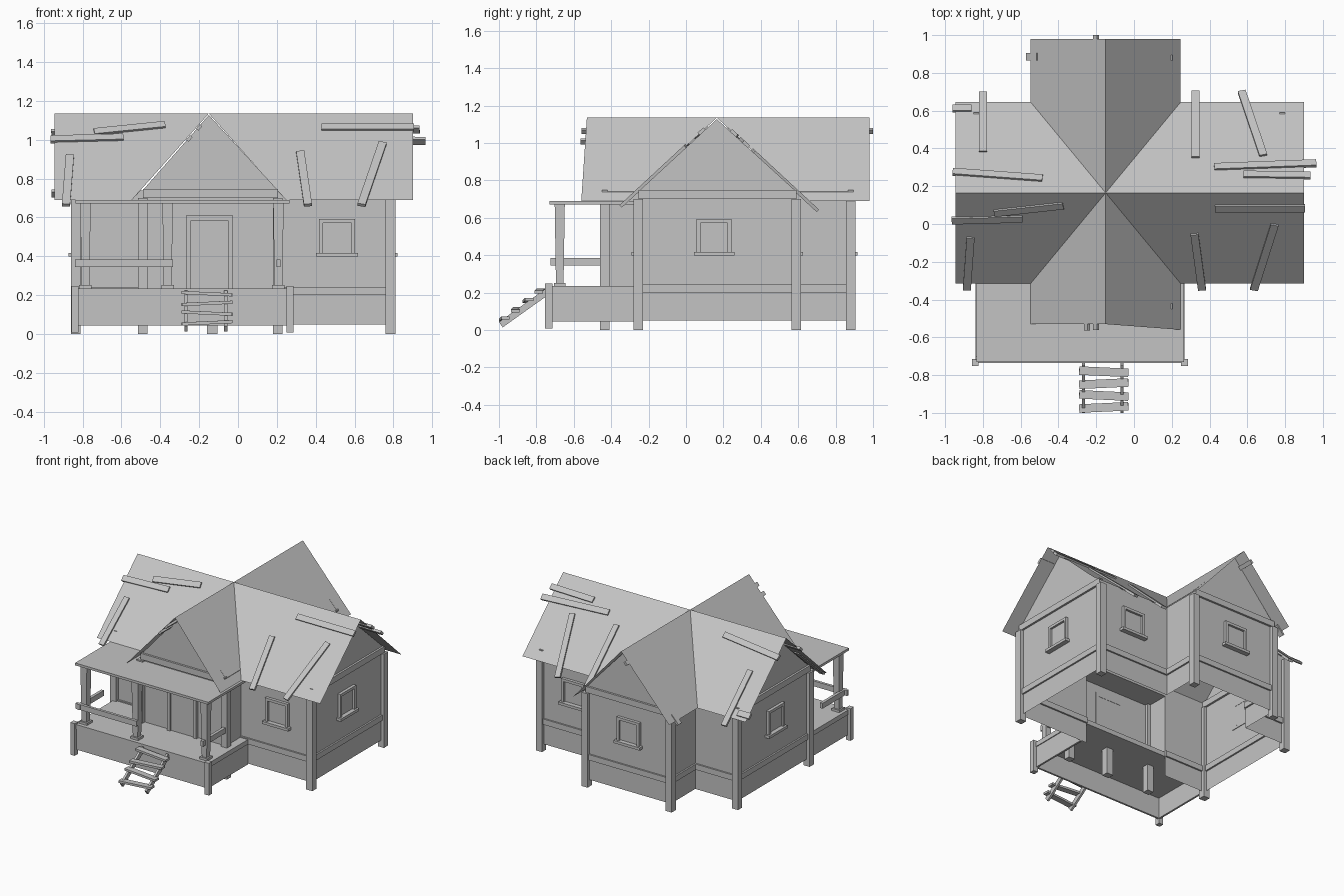
import bpy, bmesh, math
from mathutils import Matrix, Vector

cube = bpy.data.objects.get("Cube")
if cube:
    bpy.data.objects.remove(cube, do_unlink=True)

grey = bpy.data.materials.new("weathered_grey")
grey.use_nodes = True
colour = (0.55, 0.55, 0.55, 1)
grey.diffuse_color = colour
grey.node_tree.nodes["Principled BSDF"].inputs["Base Color"].default_value = colour


def finish(name, bm):
    mesh = bpy.data.meshes.new(name)
    bm.to_mesh(mesh)
    bm.free()
    mesh.materials.append(grey)
    ob = bpy.data.objects.new(name, mesh)
    bpy.context.collection.objects.link(ob)
    return ob


def box(name, lo, hi, place=Matrix(), foot=1.0):
    """Box between two corners; foot scales its lower end."""
    lo, hi = Vector(lo), Vector(hi)
    bm = bmesh.new()
    bmesh.ops.create_cube(bm, size=1)
    for v in bm.verts:
        if v.co.z < 0:
            v.co.x *= foot
            v.co.y *= foot
    size = Matrix.Diagonal((*(hi - lo), 1))
    bm.transform(place @ Matrix.Translation((lo + hi) / 2) @ size)
    return finish(name, bm)


def beam(name, p, q, width, thick, up=(0, 0, 1)):
    """Board from p to q whose broad side faces up."""
    p, q = Vector(p), Vector(q)
    x = (q - p).normalized()
    y = Vector(up).cross(x).normalized()
    turn = Matrix((x, y, x.cross(y))).transposed().to_4x4()
    half = (q - p).length / 2
    return box(name, (-half, -width / 2, -thick / 2), (half, width / 2, thick / 2),
               Matrix.Translation((p + q) / 2) @ turn)


def sheet(name, faces):
    bm = bmesh.new()
    for f in faces:
        bm.faces.new([bm.verts.new(p) for p in f])
    bmesh.ops.remove_doubles(bm, verts=bm.verts, dist=0.0005)
    return finish(name, bm)


# Main dimensions
CX, CY, TOP, EAVE = -0.15, 0.165, 1.135, 0.69
X0, X1, Y0, Y1 = -0.835, 0.785, -0.255, 0.59      # main body
WX0, WX1, WY0, WY1 = -0.49, 0.205, -0.435, 0.88   # crossing wings
BASE, DECK, WALL = 0.05, 0.235, 0.74

# Walls: cross-shaped shell, open below
plan = [(X0, Y0), (WX0, Y0), (WX0, WY0), (WX1, WY0), (WX1, Y0), (X1, Y0),
        (X1, Y1), (WX1, Y1), (WX1, WY1), (WX0, WY1), (WX0, Y1), (X0, Y1)]
faces = []
for i, a in enumerate(plan):
    b = plan[(i + 1) % len(plan)]
    z = DECK if min(a[1], b[1]) < Y0 else BASE
    faces.append([(*a, z), (*b, z), (*b, WALL), (*a, WALL)])
for y, s in ((WY0, 1), (WY1, -1)):
    faces.append([(WX0, y, WALL), (WX1, y, WALL), (CX, y, TOP - 0.008)][::s])
for x, s in ((X1, 1), (X0, -1)):
    faces.append([(x, Y0, WALL), (x, Y1, WALL), (x, CY, TOP - 0.008)][::s])
sheet("walls", faces)

# Corner posts
for x, y in [(X0, Y0), (X1, Y0), (X1, Y1), (X0, Y1),
             (WX0, WY0), (WX1, WY0), (WX1, WY1), (WX0, WY1)]:
    box("corner_post", (x - 0.025, y - 0.025, 0), (x + 0.025, y + 0.025, 0.7))
box("middle_foot", (-0.16, -0.46, 0), (-0.105, -0.41, DECK))

# Belt boards on the walls, tie beams under the gables
for i, a in enumerate(plan):
    b = plan[(i + 1) % len(plan)]
    if min(a[1], b[1]) >= Y0:
        beam("belt_board", (*a, 0.222), (*b, 0.222), 0.024, 0.042)
for y in (WY0, WY1):
    beam("gable_tie", (WX0, y, 0.725), (WX1, y, 0.725), 0.03, 0.045)
for x in (X0, X1):
    beam("gable_tie", (x, Y0, 0.725), (x, Y1, 0.725), 0.03, 0.045)

# Roof: four arms meeting at one peak
peak = (CX, CY, TOP)
ends = {"east": (0.9, CY, TOP), "west": (-0.945, CY, TOP),
        "north": (CX, 0.98, TOP), "south": (CX, -0.53, TOP)}
valley = {(sx, sy): (CX + 0.397 * sx, CY + 0.48 * sy, EAVE) for sx in (-1, 1) for sy in (-1, 1)}
roof = []
for (sx, sy), v in valley.items():
    along = ends["east" if sx > 0 else "west"]
    across = ends["north" if sy > 0 else "south"]
    slip = -0.03 if (sx, sy) == (1, -1) else 0
    roof.append([peak, along, (along[0], v[1], EAVE), v][::sx * sy * -1])
    roof.append([peak, v, (v[0], across[1] + slip, EAVE), across][::sx * sy * -1])
sheet("roof", roof)

# Loose planks on the long slopes, given by their plan ends
RISE = (TOP - EAVE) / 0.48
planks = [(-0.74, 0.06, -0.375, 0.1), (-0.965, 0.02, -0.59, 0.03),
          (-0.865, -0.07, -0.885, -0.345), (0.32, -0.05, 0.36, -0.345),
          (0.745, 0, 0.635, -0.345), (0.43, 0.085, 0.905, 0.085),
          (-0.8, 0.695, -0.8, 0.38), (-0.96, 0.275, -0.485, 0.24),
          (0.325, 0.7, 0.325, 0.35), (0.57, 0.7, 0.685, 0.36),
          (0.425, 0.3, 0.965, 0.32), (0.58, 0.26, 0.935, 0.255),
          (-0.96, 0.61, -0.86, 0.61)]
for xa, ya, xb, yb in planks:
    side = 1 if ya + yb > 2 * CY else -1
    normal = Vector((0, RISE * side, 1)).normalized()
    p, q = (Vector((x, y, TOP - RISE * abs(y - CY))) + normal * 0.002
            for x, y in ((xa, ya), (xb, yb)))
    beam("roof_plank", p, q, 0.042, 0.018, normal)

# Plank ends poking from under the wing roofs
WRISE = (TOP - EAVE) / 0.397
for x, ya, yb in [(-0.2, 0.85, 1.0), (-0.25, -0.565, -0.42), (-0.2, -0.56, -0.42)]:
    z = TOP - WRISE * abs(x - CX) - 0.016
    beam("wing_plank", (x, ya, z), (x, yb, z), 0.03, 0.016, (-WRISE, 0, 1))
z = TOP - WRISE * 0.41 - 0.01
beam("wing_plank", (-0.565, 0.885, z), (-0.51, 0.885, z + 0.055 * WRISE), 0.04, 0.016, (-WRISE, 0, 1))


# Windows: frame, pane and sill, facing local -y
def window(x, y, angle):
    place = Matrix.Translation((x, y, 0.5)) @ Matrix.Rotation(math.radians(angle), 4, "Z")
    for s in (-1, 1):
        box("window_jamb", (s * 0.083 - 0.01, -0.022, -0.09), (s * 0.083 + 0.01, 0.004, 0.09), place)
    box("window_head", (-0.093, -0.022, 0.072), (0.093, 0.004, 0.092), place)
    box("window_pane", (-0.075, -0.006, -0.08), (0.075, 0.002, 0.075), place)
    box("window_sill", (-0.108, -0.036, -0.102), (0.108, 0.004, -0.082), place)


for spot in [(0.51, Y0, 0), (X1, 0.15, 90), (X0, 0.15, -90), (0.51, Y1, 180), (CX, WY1, 180)]:
    window(*spot)

# Door
for x in (-0.255, -0.038):
    box("door_jamb", (x - 0.013, WY0 - 0.022, DECK), (x + 0.013, WY0 + 0.004, 0.61))
box("door_head", (-0.268, WY0 - 0.022, 0.585), (-0.025, WY0 + 0.004, 0.61))
box("door_panel", (-0.243, WY0 - 0.008, DECK), (-0.05, WY0 + 0.002, 0.587))

# Porch: deck, skirt boards, corner stubs and flat roof
PX0, PX1, PY = -0.84, 0.268, -0.735
box("porch_deck", (PX0, PY, 0.2), (PX1, Y0, DECK))
box("porch_skirt_front", (PX0, PY + 0.006, 0.045), (PX1, PY + 0.02, 0.2))
for x in (PX0 + 0.006, PX1 - 0.02):
    box("porch_skirt_side", (x, PY + 0.01, 0.045), (x + 0.014, Y0, 0.2))
for x in (PX0, PX1):
    box("porch_corner_stub", (x - 0.018, PY - 0.018, 0.008), (x + 0.018, PY + 0.02, 0.248))
box("porch_roof", (-0.835, -0.73, 0.672), (0.265, Y0, 0.69))

for x in (-0.785, -0.362, 0.208):
    box("porch_post", (x - 0.027, -0.702, 0.25), (x + 0.027, -0.648, 0.674), foot=0.75)
    box("porch_post_base", (x - 0.032, -0.707, DECK), (x + 0.032, -0.643, 0.252))
beam("front_rail", (-0.84, -0.71, 0.364), (-0.335, -0.71, 0.364), 0.02, 0.04)
for x in (-0.81, 0.208):
    beam("side_rail", (x, -0.725, 0.364), (x, -0.44, 0.364), 0.022, 0.04)

# Steps
for x in (-0.268, -0.063):
    beam("step_stringer", (x, -0.735, 0.21), (x, -0.99, 0.028), 0.016, 0.035)
for i in range(4):
    y, z = -0.782 - 0.063 * i, 0.208 - 0.05 * i
    tilt = 0.006 * (-1) ** i
    beam("step_tread", (-0.29, y + tilt, z + tilt), (-0.03, y - tilt, z - tilt), 0.045, 0.016)
